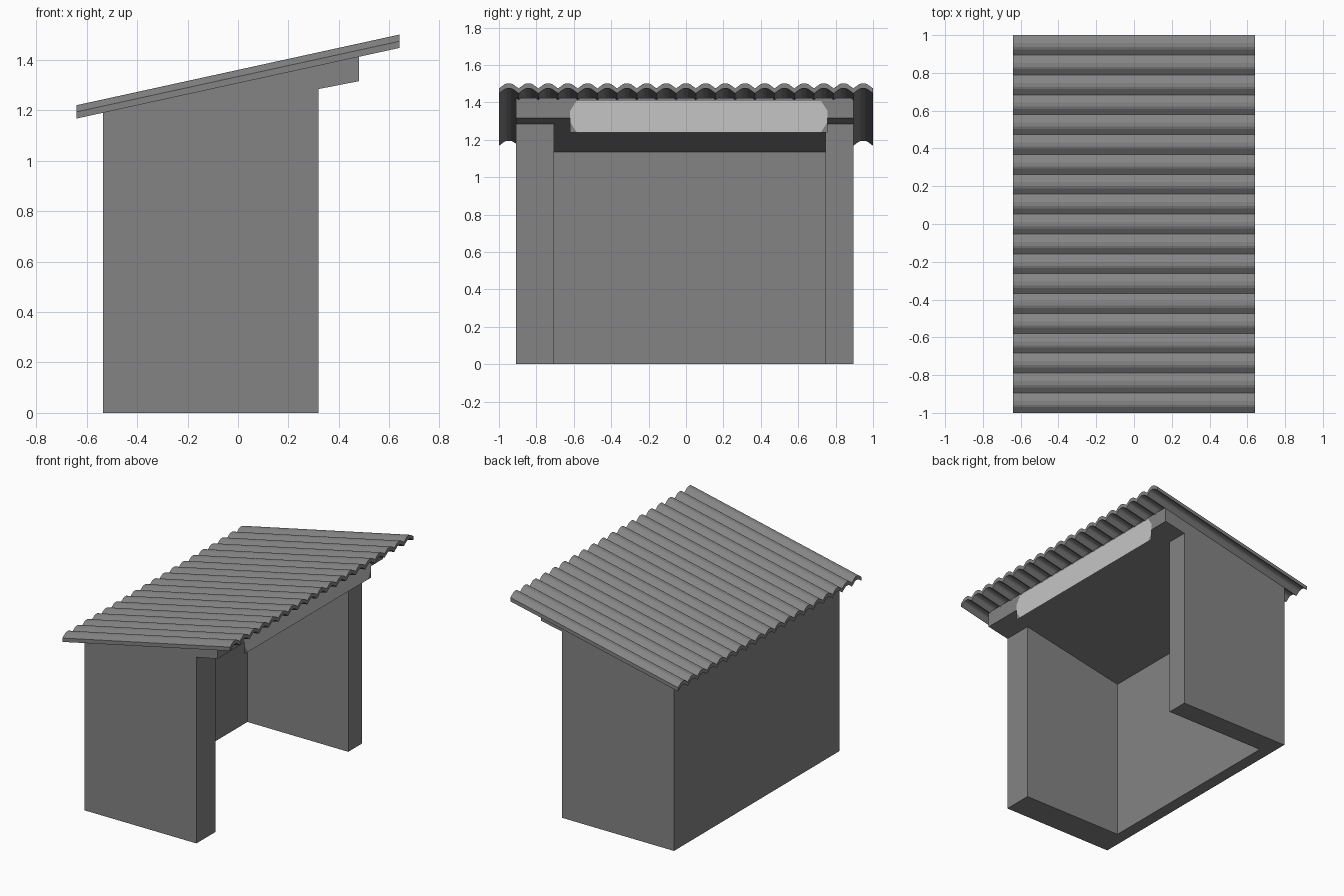
import bpy, bmesh

if "Cube" in bpy.data.objects:
    bpy.data.objects.remove(bpy.data.objects["Cube"])

SLOPE = 0.2187


def roof_z(x):
    """Height of the lowest line of the roof sheet at x."""
    return 1.308 + SLOPE * x


def ceiling_z(x):
    """Underside of the ceiling slab, a little flatter than the roof."""
    return 1.285 + 0.196 * (x - 0.32)


def material(name, value):
    m = bpy.data.materials.new(name)
    m.diffuse_color = (value, value, value, 1)
    m.use_nodes = True
    m.node_tree.nodes["Principled BSDF"].inputs["Base Color"].default_value = m.diffuse_color
    return m


GREY = material("mid_grey", 0.23)
LIGHT = material("light_grey", 0.56)


def finish(name, bm, mats, recalc=True):
    if recalc:
        bmesh.ops.recalc_face_normals(bm, faces=bm.faces)
    me = bpy.data.meshes.new(name)
    bm.to_mesh(me)
    bm.free()
    for m in mats:
        me.materials.append(m)
    ob = bpy.data.objects.new(name, me)
    bpy.context.collection.objects.link(ob)
    return ob


def prism(name, profile, y0, y1):
    """Extrude an x-z profile from y0 to y1."""
    bm = bmesh.new()
    a = [bm.verts.new((x, y0, z)) for x, z in profile]
    b = [bm.verts.new((x, y1, z)) for x, z in profile]
    bm.faces.new(a)
    bm.faces.new(b)
    n = len(profile)
    for i in range(n):
        j = (i + 1) % n
        bm.faces.new((a[i], a[j], b[j], b[i]))
    return finish(name, bm, [GREY])


BACK, INNER, FRONT, EAVE = -0.535, -0.45, 0.32, 0.48
Y0, Y1 = -0.91, 0.895


def wall(name, x0, x1, y0, y1):
    prism(name, [(x0, 0), (x1, 0), (x1, ceiling_z(x1)), (x0, ceiling_z(x0))], y0, y1)


# Walls: a U shape open towards +x
wall("side_wall_front", BACK, FRONT, Y0, -0.705)
wall("side_wall_rear", BACK, FRONT, 0.745, Y1)
wall("back_wall", BACK, INNER, -0.705, 0.745)

# Sloping ceiling slab with its overhang
prism("ceiling_slab",
      [(BACK, ceiling_z(BACK)), (EAVE, ceiling_z(EAVE)),
       (EAVE, roof_z(EAVE) + 0.01), (BACK, roof_z(BACK) + 0.01)], Y0, Y1)

# Corrugated roof sheet: 19 rounded waves with even thickness
WAVES, RISE, THICK = 19, 0.0265, 0.0265
pitch = 2 / WAVES
rise = [(0, 0), (0.03, 0.022), (0.042, RISE)]
wave = rise + [(pitch - dy, dz) for dy, dz in rise[:0:-1]]
section = [(-1 + k * pitch + dy, dz) for k in range(WAVES) for dy, dz in wave] + [(1, 0)]
bm = bmesh.new()
rings = []
for y, dz in section:
    rings.append([bm.verts.new((x, y, roof_z(x) + dz + t))
                  for x, t in ((-0.64, 0), (0.64, 0), (0.64, THICK), (-0.64, THICK))])
for r, s in zip(rings, rings[1:]):
    for i in range(4):
        j = (i + 1) % 4
        bm.faces.new((r[i], r[j], s[j], s[i]))
bm.faces.new(rings[0])
bm.faces.new(rings[-1])
finish("corrugated_roof", bm, [GREY])

# Thin sign sheet on the eave: light panel with cut corners, grey corner pieces
bm = bmesh.new()
ya, yb, za, zb, cy, cz = -0.62, 0.757, 1.24, 1.408, 0.035, 0.055


def v(y, z):
    return bm.verts.new((EAVE + 0.004, y, z))


panel = [v(ya + cy, za), v(yb - cy, za), v(yb, za + cz), v(yb, zb - cz),
         v(yb - cy, zb), v(ya + cy, zb), v(ya, zb - cz), v(ya, za + cz)]
bm.faces.new(panel).material_index = 1
for (y, z), i in (((yb, za), 1), ((yb, zb), 3), ((ya, zb), 5), ((ya, za), 7)):
    bm.faces.new((panel[i], v(y, z), panel[(i + 1) % 8])).material_index = 0
finish("sign_panel", bm, [GREY, LIGHT], recalc=False)
